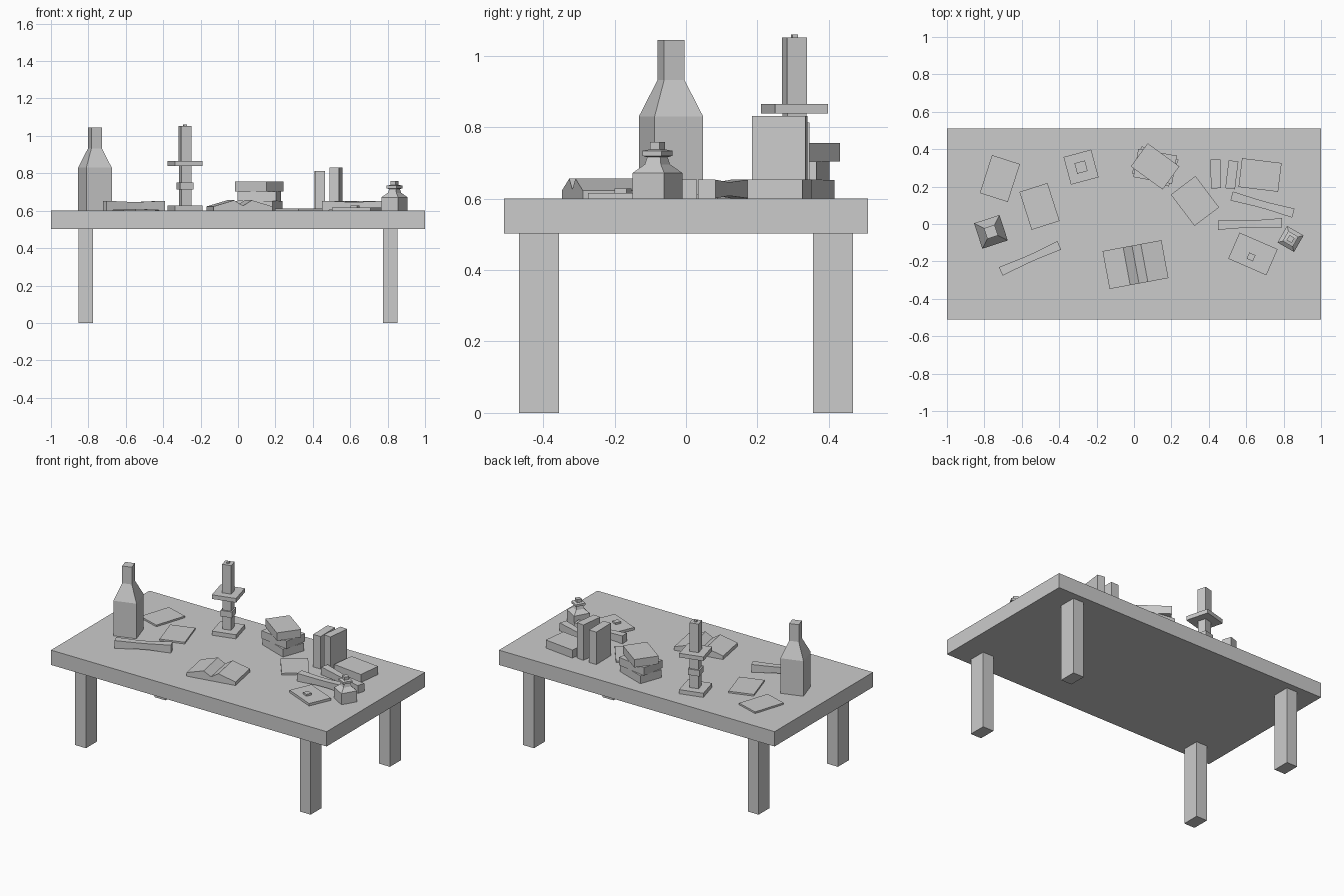
import bpy, bmesh
from math import radians, cos, sin
from mathutils import Matrix

if "Cube" in bpy.data.objects:
    bpy.data.objects.remove(bpy.data.objects["Cube"])

TOP = 0.6


def finish(name, bm, loc, deg):
    bmesh.ops.recalc_face_normals(bm, faces=bm.faces)
    me = bpy.data.meshes.new(name)
    bm.to_mesh(me)
    bm.free()
    ob = bpy.data.objects.new(name, me)
    ob.location = loc
    ob.rotation_euler[2] = radians(deg)
    bpy.context.collection.objects.link(ob)
    return ob


def box(name, x, y, z0, z1, w, d, deg=0):
    bm = bmesh.new()
    bmesh.ops.create_cube(bm, size=1, matrix=Matrix.Diagonal((w, d, z1 - z0, 1)))
    return finish(name, bm, (x, y, (z0 + z1) / 2), deg)


def loft(bm, rings):
    rows = [[bm.verts.new(p) for p in r] for r in rings]
    n = len(rows[0])
    for a, b in zip(rows, rows[1:]):
        for i in range(n):
            j = (i + 1) % n
            bm.faces.new((a[i], a[j], b[j], b[i]))
    bm.faces.new(rows[0])
    bm.faces.new(rows[-1])


SQUARE = ((-1, -1), (1, -1), (1, 1), (-1, 1))


def square_tower(name, x, y, deg, profile):
    # profile: (side, height) pairs of stacked square sections
    bm = bmesh.new()
    loft(bm, [[(u * s / 2, v * s / 2, z) for u, v in SQUARE] for s, z in profile])
    return finish(name, bm, (x, y, 0), deg)


def scroll(name, x, y, deg, length=0.342):
    # rolled parchment, pinched between its ends
    bm = bmesh.new()
    rings = []
    for t, k in ((-1, 1), (-.45, .85), (-.2, .78), (.2, .78), (.45, .85), (1, 1)):
        rings.append([(t * length / 2, u * .025 * k, v * .026 * k) for u, v in SQUARE])
    loft(bm, rings)
    return finish(name, bm, (x, y, TOP + .027), deg)


# Table
box("tabletop", 0, 0, 0.503, TOP, 2, 1.02)
for sx, nx in ((-1, "left"), (1, "right")):
    for sy, ny in ((-1, "front"), (1, "back")):
        box(f"{ny}_{nx}_leg", sx * .815, sy * .411, 0, .503, .078, .112)

# Bottle
square_tower("bottle", -.765, -.042, 18,
             [(.143, TOP), (.143, .83), (.06, .932), (.06, 1.045)])

# Candlestick
cx, cy, ca = -.283, .304, 15
for name, side, z0, z1 in (("candlestick_base", .153, TOP, .627),
                           ("candlestick_stem", .055, .627, .838),
                           ("candlestick_knob", .073, .713, .752),
                           ("candle_plate", .153, .838, .865),
                           ("candle", .058, .865, 1.052),
                           ("wick", .016, 1.052, 1.06)):
    box(name, cx, cy, z0, z1, side, side, ca)

# Ink bottle
square_tower("ink_bottle", .837, -.08, -30,
             [(.102, TOP), (.102, .672), (.052, .696), (.042, .716),
              (.062, .72), (.062, .734), (.031, .738), (.031, .758)])

# Loose papers
for i, (x, y, w, d, a) in enumerate(((-.717, .243, .157, .213, -17.8),
                                     (-.505, .094, .157, .213, 17.8),
                                     (.326, .123, .165, .21, 37))):
    box(f"paper_{i + 1}", x, y, TOP, TOP + .011, w, d, a)

# Sealed letter
box("letter", .636, -.16, TOP, .616, .222, .152, -23.5)
box("wax_seal", .626, -.176, .616, .628, .036, .036, -23.5)

# Scrolls
scroll("scroll_left", -.556, -.184, 24)
scroll("scroll_back", .687, .104, -15.5)
scroll("scroll_middle", .62, 0, 2)

# Open book
bm = bmesh.new()
section = [(-.16, 0), (.16, 0), (.16, .023), (.048, .056), (0, .026),
           (-.048, .056), (-.16, .023)]
loft(bm, [[(x, y, z) for x, z in section] for y in (-.103, .103)])
finish("open_book", bm, (.008, -.217, TOP), 10.5)

# Stacked books
for i, a in enumerate((-20, -10, -36)):
    box(f"stacked_book_{i + 1}", .113, .308, TOP + i * .052, TOP + i * .052 + .052,
        .21, .153, a)

# Standing and lying books
box("standing_book_left", .437, .268, TOP, .813, .054, .154, 1)
box("standing_book_right", .523, .263, TOP, .832, .052, .15, -7)
box("lying_book", .674, .262, TOP, .653, .213, .155, -7)
